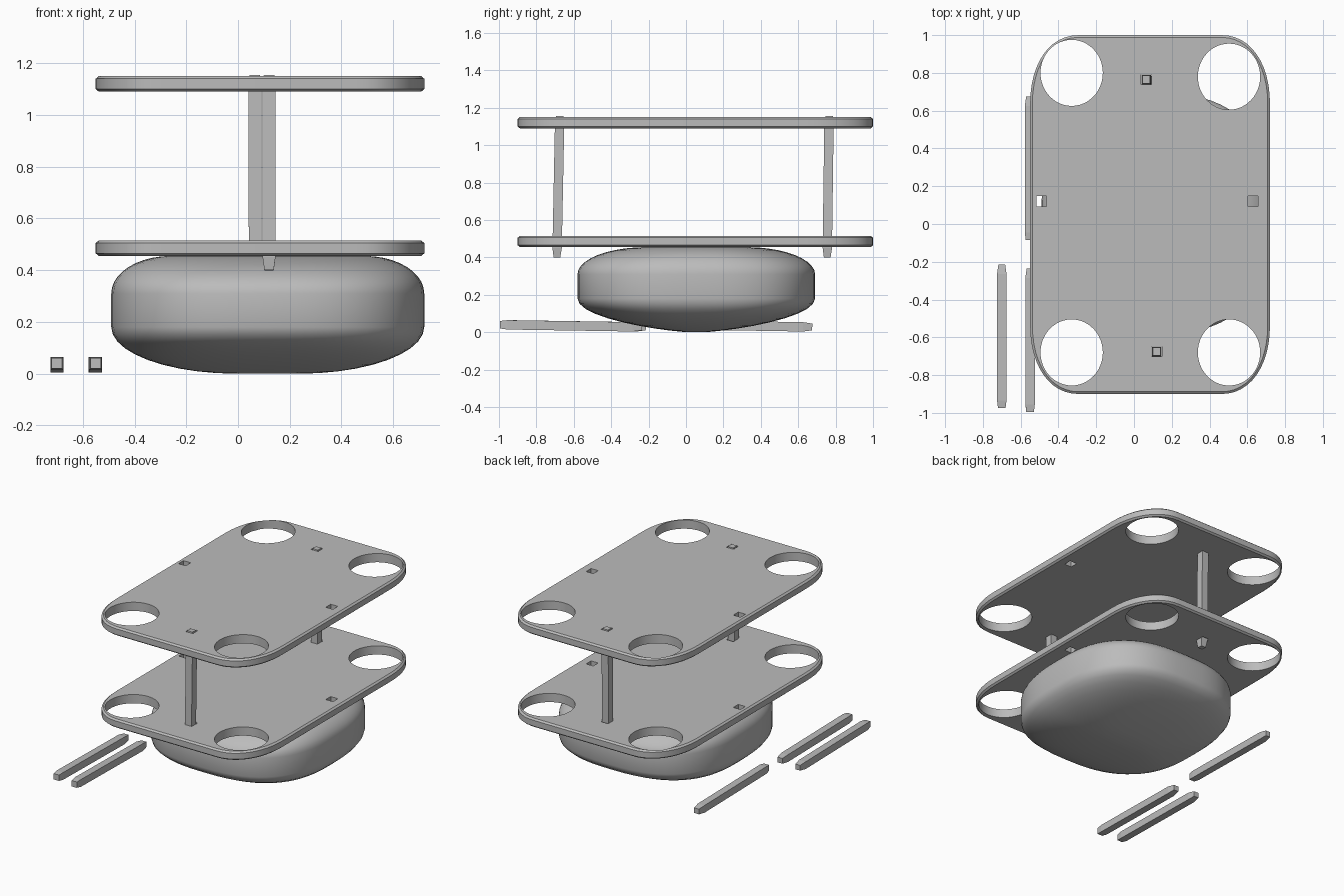
import bpy, bmesh
from math import sin, cos, pi, copysign
from mathutils import Vector

cube = bpy.data.objects.get("Cube")
if cube:
    bpy.data.objects.remove(cube, do_unlink=True)

grey = bpy.data.materials.new("plain_grey")
grey.use_nodes = True
grey.diffuse_color = (0.5, 0.5, 0.5, 1)
grey.node_tree.nodes["Principled BSDF"].inputs["Base Color"].default_value = (0.5, 0.5, 0.5, 1)


def add_rings(bm, rings):
    """Skin a stack of equal-length rings into a closed solid."""
    loops = [[bm.verts.new(p) for p in ring] for ring in rings]
    n = len(loops[0])
    for a, b in zip(loops, loops[1:]):
        for i in range(n):
            j = (i + 1) % n
            bm.faces.new((a[i], a[j], b[j], b[i]))
    bm.faces.new(loops[0][::-1])
    bm.faces.new(loops[-1])


def finish(name, bm, smooth=False):
    bmesh.ops.recalc_face_normals(bm, faces=bm.faces[:])
    mesh = bpy.data.meshes.new(name)
    bm.to_mesh(mesh)
    bm.free()
    mesh.materials.append(grey)
    obj = bpy.data.objects.new(name, mesh)
    bpy.context.collection.objects.link(obj)
    if smooth:
        smooth_shade(obj)
    return obj


def smooth_shade(obj):
    bpy.ops.object.select_all(action='DESELECT')
    obj.select_set(True)
    bpy.context.view_layer.objects.active = obj
    bpy.ops.object.shade_smooth_by_angle(angle=0.5)


def power(v, e):
    return copysign(abs(v) ** e, v)


def oval(cx, cy, rx, ry, z, n=64, exponent=2.0):
    e = 2 / exponent
    return [Vector((cx + rx * power(cos(2 * pi * i / n), e),
                    cy + ry * power(sin(2 * pi * i / n), e), z)) for i in range(n)]


# Rounded base body: straight sides with a softer top and a domed underside
def body():
    levels = []
    steps = 10
    for i in range(steps, -1, -1):
        t = i / steps * pi / 2
        c = max(cos(t), 0)
        levels.append((0.18 * (1 - sin(t)), 0.2 + 0.8 * c, 0.06 + 0.94 * c ** 1.5))
    for i in range(steps + 1):
        t = i / steps * pi / 2
        levels.append((0.31 + 0.145 * sin(t), 0.62 + 0.38 * cos(t), 0.42 + 0.58 * cos(t)))
    bm = bmesh.new()
    add_rings(bm, [oval(0.115, 0.055, 0.605 * sx, 0.635 * sy, z, exponent=2.65)
                   for z, sx, sy in levels])
    return finish("rounded_body", bm, True)


# Plate outline: straight sides joined by oval corners
def plate_ring(inset, z):
    cx, cy, hx, hy, rx, ry = 0.085, 0.05, 0.635, 0.95, 0.26, 0.37
    ring = []
    for q, (sx, sy) in enumerate(((1, 1), (-1, 1), (-1, -1), (1, -1))):
        for i in range(13):
            t = (q + i / 12) * pi / 2
            ring.append(Vector((cx + sx * (hx - rx) + (rx - inset) * power(cos(t), 0.92),
                                cy + sy * (hy - ry) + (ry - inset) * power(sin(t), 0.92), z)))
    return ring


SLOTS = [(0.065, 0.765), (-0.49, 0.12), (0.63, 0.12), (0.12, -0.675)]
HOLES = [(-0.33, 0.80), (0.503, 0.78), (-0.33, -0.68), (0.503, -0.68)]


# Plate with four round corner holes and four square slots
def plate(name, z):
    bm = bmesh.new()
    add_rings(bm, [plate_ring(0.012, z), plate_ring(0, z + 0.01),
                   plate_ring(0, z + 0.05), plate_ring(0.012, z + 0.06)])
    obj = finish(name, bm)
    bm = bmesh.new()
    lo, hi = z - 0.1, z + 0.2
    for x, y in HOLES:
        add_rings(bm, [oval(x, y, 0.165, 0.175, h, 48) for h in (lo, hi)])
    for x, y in SLOTS:
        add_rings(bm, [[Vector((x + a * 0.027, y + b * 0.027, h))
                        for a, b in ((1, 1), (-1, 1), (-1, -1), (1, -1))] for h in (lo, hi)])
    cutter = finish("hole_cutter", bm)
    cutter.hide_render = True
    mod = obj.modifiers.new("holes", 'BOOLEAN')
    mod.operation = 'DIFFERENCE'
    mod.solver = 'EXACT'
    mod.object = cutter
    bpy.context.view_layer.update()
    cut = bpy.data.meshes.new_from_object(obj.evaluated_get(bpy.context.evaluated_depsgraph_get()))
    obj.modifiers.clear()
    obj.data = cut
    bpy.data.objects.remove(cutter, do_unlink=True)
    smooth_shade(obj)


# Square bar with tapered tips
def bar(name, start, end):
    a, b = Vector(start), Vector(end)
    along = (b - a).normalized()
    u = Vector((1, 0, 0))
    v = along.cross(u).normalized()
    rings = []
    for centre, half in ((a, 0.018), (a + along * 0.05, 0.025),
                         (b - along * 0.04, 0.025), (b, 0.02)):
        rings.append([centre + half * (u * p + v * q)
                      for p, q in ((1, 1), (-1, 1), (-1, -1), (1, -1))])
    bm = bmesh.new()
    add_rings(bm, rings)
    finish(name, bm)


body()
plate("lower_plate", 0.455)
plate("upper_plate", 1.09)

# Two standing posts and three loose posts lying beside the body
bar("front_post", (0.12, -0.69, 0.40), (0.12, -0.675, 1.155))
bar("back_post", (0.067, 0.755, 0.40), (0.065, 0.765, 1.155))
bar("loose_post_outer", (-0.70, -0.215, 0.028), (-0.70, -0.975, 0.04))
bar("loose_post_inner", (-0.55, -0.235, 0.028), (-0.55, -0.995, 0.04))
bar("loose_post_back", (-0.553, 0.675, 0.028), (-0.553, -0.085, 0.04))
